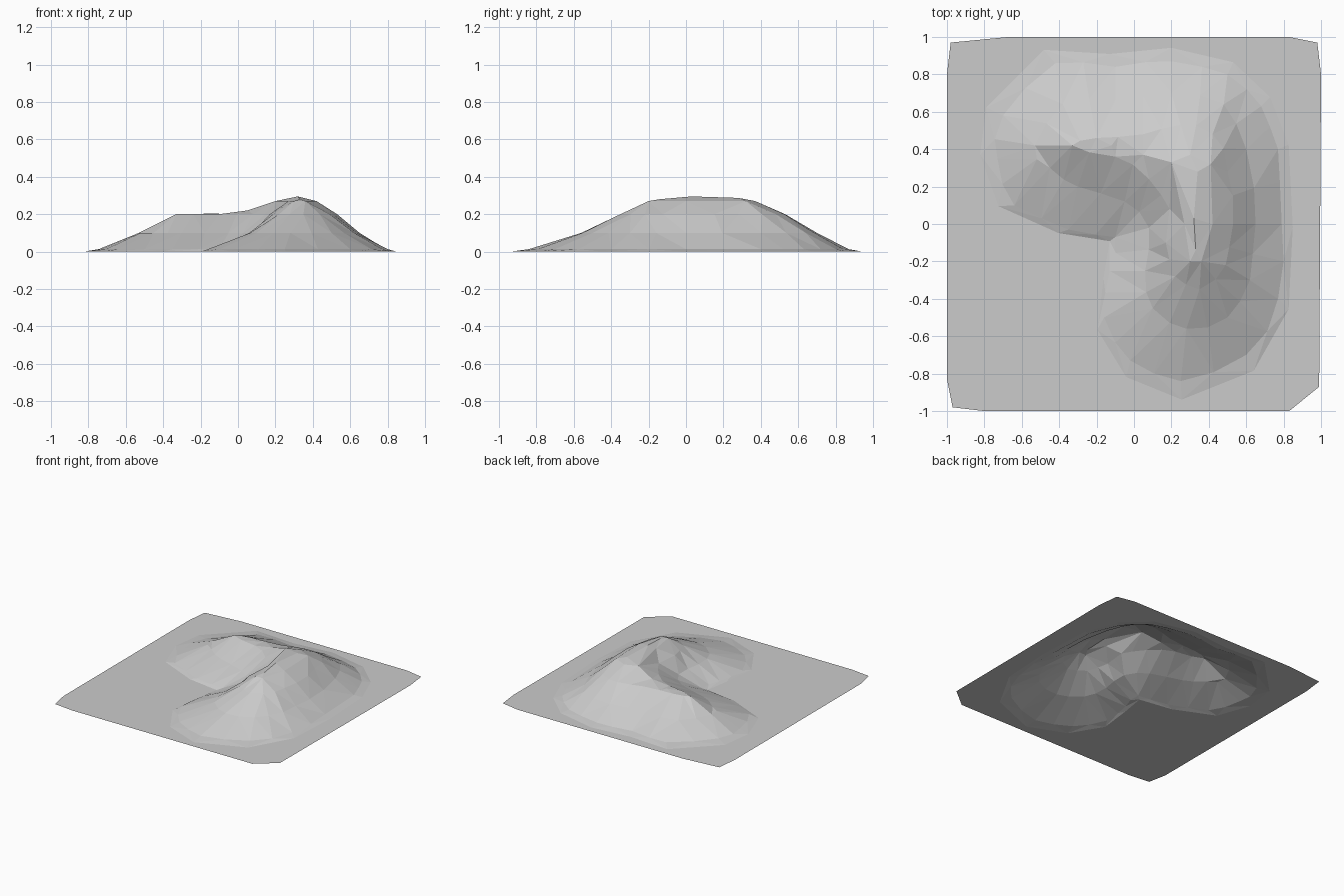
import bpy
import random
from mathutils import Vector
from mathutils.geometry import delaunay_2d_cdt

random.seed(4)
cube = bpy.data.objects.get("Cube")
if cube:
    bpy.data.objects.remove(cube, do_unlink=True)

# Contour lines of the bent hill, clockwise from the western tip
FOOT = [(-.73, .35), (-.7, .58), (-.42, .86), (-.1, .84), (.2, .87), (.5, .8),
        (.68, .63), (.77, .4), (.79, 0), (.77, -.4), (.6, -.7), (.25, -.84),
        (-.02, -.73), (-.16, -.5), (-.13, -.25), (-.1, -.07), (-.35, -.03), (-.64, .1)]
SLOPE = [(-.53, .42), (-.38, .64), (-.1, .66), (.2, .7), (.48, .64), (.6, .4),
         (.65, 0), (.62, -.3), (.5, -.5), (.28, -.56), (.1, -.45), (.06, -.25),
         (.08, -.02), (-.05, .12), (-.3, .2), (-.45, .3)]
SHOULDER = [(-.33, .42), (-.2, .46), (.05, .48), (.25, .53), (.42, .48), (.5, .28),
            (.53, 0), (.49, -.22), (.35, -.35), (.22, -.28), (.17, -.1),
            (.19, .08), (.08, .24), (-.1, .36)]
SUMMIT = [(.2, .33), (.3, .37), (.41, .32), (.42, 0), (.36, -.2), (.3, -.2), (.27, 0)]
CREST = [(-.12, .42, .205), (.05, .37, .22), (.34, .28, .287), (.32, .03, .295), (.33, -.14, .28)]
BORDER = [(-.98, .97), (-.67, 1), (.83, 1), (.98, .97), (1, .8), (.99, -.87),
          (.83, -1), (-.8, -1), (-.97, -.98), (-1, -.83), (-1, .8)]

points, heights, edges = [], [], []


def add_ring(ring, height):
    """Add a closed contour whose edges are kept in the triangulation."""
    start, count = len(points), len(ring)
    for i, p in enumerate(ring):
        points.append(Vector(p))
        heights.append(height)
        edges.append((start + i, start + (i + 1) % count))


def refine(ring, jitter=.012):
    """Insert rounded midpoints and roughen them slightly."""
    pts = [Vector(p) for p in ring]
    out = []
    for i, p in enumerate(pts):
        a, b, c = pts[i - 1], pts[(i + 1) % len(pts)], pts[(i + 2) % len(pts)]
        mid = (p + b) * .5625 - (a + c) * .0625
        out += [p, mid + Vector((random.uniform(-jitter, jitter),
                                 random.uniform(-jitter, jitter)))]
    return out


# Flat sheet, faint apron and hill contours
add_ring(BORDER, 0)
centre = Vector((.2, .15))
add_ring([centre + (Vector(p) - centre) * 1.1 for p in FOOT], 0)
add_ring(refine(FOOT), .013)
add_ring(refine(SLOPE), .1)
add_ring(refine(SHOULDER), .2)
add_ring(SUMMIT, .27)
for x, y, z in CREST:
    points.append(Vector((x, y)))
    heights.append(z)

# Triangulate the contours and lift every vertex to its height
verts, _, faces, origins, _, _ = delaunay_2d_cdt(points, edges, [], 1, 1e-5)
coords = [(v.x, v.y, heights[o[0]] if o else 0) for v, o in zip(verts, origins)]
mesh = bpy.data.meshes.new("hill_terrain")
mesh.from_pydata(coords, [], faces)
mesh.update()

# One plain grey surface with flat facets
grey = bpy.data.materials.new("light_grey")
grey.use_nodes = True
colour = (.6, .6, .6, 1)
grey.diffuse_color = colour
grey.node_tree.nodes["Principled BSDF"].inputs["Base Color"].default_value = colour
mesh.materials.append(grey)

terrain = bpy.data.objects.new("hill_terrain", mesh)
bpy.context.collection.objects.link(terrain)
